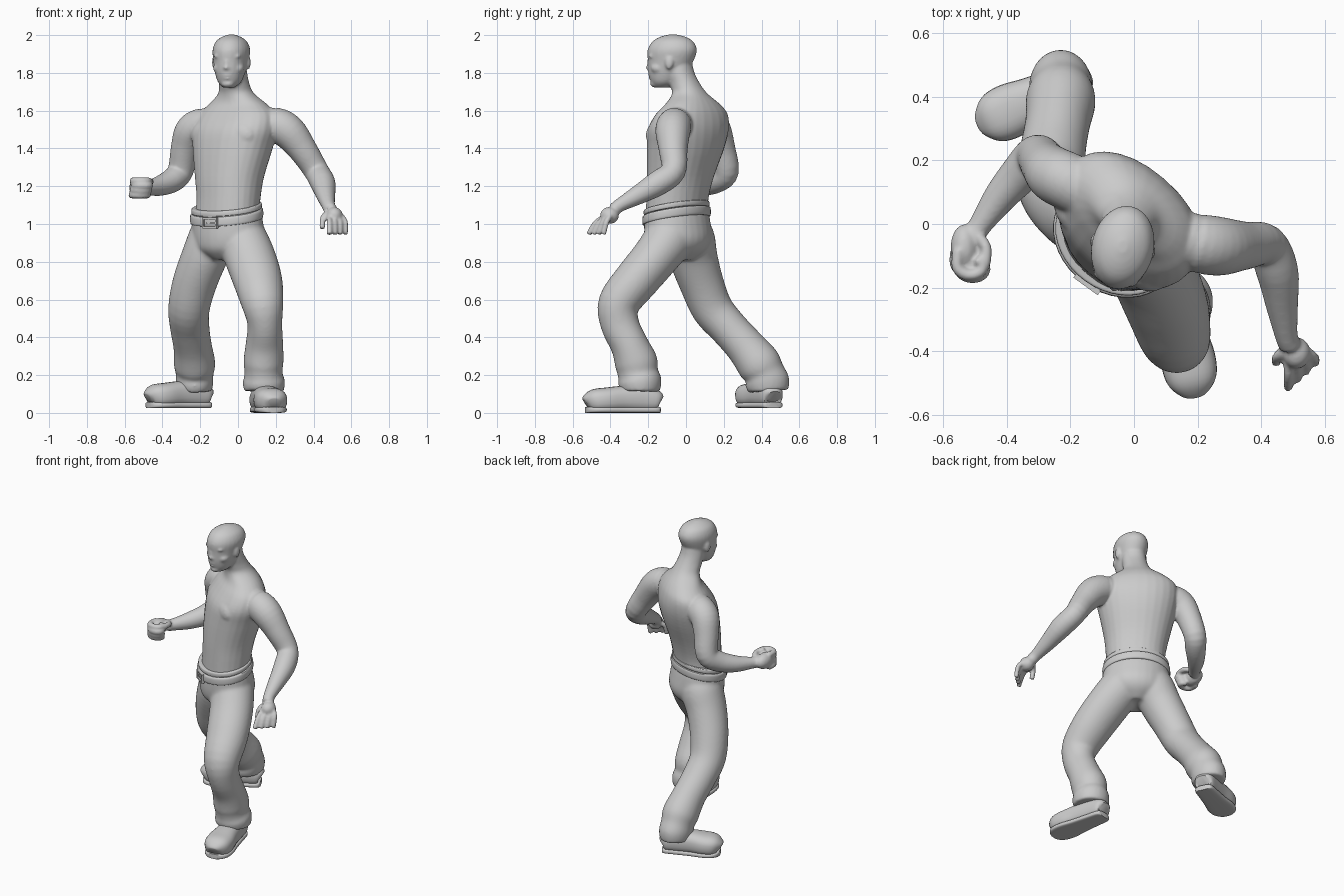
import bpy
import bmesh
from math import sin, cos, pi, radians
from mathutils import Vector, Matrix

default_cube = bpy.data.objects.get("Cube")
if default_cube:
    bpy.data.objects.remove(default_cube, do_unlink=True)

grey = bpy.data.materials.new("plain_grey")
grey.use_nodes = True
grey.diffuse_color = (0.6, 0.6, 0.6, 1)
grey.node_tree.nodes["Principled BSDF"].inputs["Base Color"].default_value = grey.diffuse_color

UP = Vector((0, 0, 1))
ACROSS = Vector((1, 0, 0))
HIP_YAW, CHEST_YAW, HEAD_YAW = radians(36), radians(41), radians(12)


def axes(yaw):
    """Return the leftward and forward directions for a turned body part."""
    return Vector((cos(yaw), -sin(yaw), 0)), Vector((-sin(yaw), -cos(yaw), 0))


def spline(rows, steps=4):
    """Pass a smooth curve through the rows, radii included."""
    result = []
    last = len(rows) - 1
    for i in range(last):
        before, start, end, after = (rows[max(0, min(last, i + k))] for k in (-1, 0, 1, 2))
        for s in range(steps):
            t = s / steps
            result.append([
                b + t * (c - a) / 2 + t * t * (a - 2.5 * b + 2 * c - d / 2)
                + t ** 3 * (1.5 * (b - c) + (d - a) / 2)
                for a, b, c, d in zip(before, start, end, after)])
    result.append(list(rows[-1]))
    return result


def loft(bm, rows, yaw=None, tilt=0, reference=UP, sides=28, power=1.0):
    """Skin rings of x, y, z, half width and half depth; level rings if yaw is set."""
    rows = spline(rows)
    rings = []
    for i, row in enumerate(rows):
        centre = Vector(row[:3])
        if yaw is None:
            ahead = Vector(rows[min(i + 1, len(rows) - 1)][:3])
            behind = Vector(rows[max(i - 1, 0)][:3])
            tangent = (ahead - behind).normalized()
            left = tangent.cross(reference).normalized()
            front = left.cross(tangent)
        else:
            left, front = axes(yaw)
        ring = []
        for k in range(sides):
            angle = 2 * pi * k / sides
            c, s = cos(angle), sin(angle)
            u = abs(c) ** power * (1 if c > 0 else -1) * row[3]
            v = abs(s) ** power * (1 if s > 0 else -1) * row[-1]
            ring.append(bm.verts.new(centre + left * u + front * v - UP * tilt * v))
        rings.append(ring)
    for lower, upper in zip(rings, rings[1:]):
        for k in range(sides):
            n = (k + 1) % sides
            bm.faces.new((lower[k], lower[n], upper[n], upper[k]))
    bm.faces.new(rings[0])
    bm.faces.new(rings[-1])


def blob(bm, centre, size, yaw=0.0):
    matrix = Matrix.Translation(centre) @ Matrix.Rotation(-yaw, 4, "Z") @ Matrix.Diagonal((*size, 1))
    bmesh.ops.create_uvsphere(bm, u_segments=20, v_segments=14, radius=1, matrix=matrix)


def finish(bm, name, voxel=None, softness=0):
    bmesh.ops.recalc_face_normals(bm, faces=bm.faces)
    mesh = bpy.data.meshes.new(name)
    bm.to_mesh(mesh)
    bm.free()
    mesh.materials.append(grey)
    thing = bpy.data.objects.new(name, mesh)
    bpy.context.collection.objects.link(thing)
    if voxel:
        remesh = thing.modifiers.new("fuse", "REMESH")
        remesh.mode = "VOXEL"
        remesh.voxel_size = voxel
        remesh.use_smooth_shade = True
        soften = thing.modifiers.new("soften", "SMOOTH")
        soften.factor = 0.5
        soften.iterations = softness
    else:
        bpy.ops.object.select_all(action="DESELECT")
        thing.select_set(True)
        bpy.context.view_layer.objects.active = thing
        bpy.ops.object.shade_smooth_by_angle(angle=radians(40))


# Torso and neck
skin = bmesh.new()
loft(skin, [
    (-.06, -.05, 1.03, .18, .14), (-.05, -.045, 1.14, .18, .145), (-.045, -.03, 1.25, .195, .155),
    (-.028, -.002, 1.4, .23, .172), (-.015, .012, 1.5, .25, .17), (-.005, .03, 1.58, .235, .14),
    (0, .035, 1.635, .175, .108), (-.01, .02, 1.69, .1, .085), (-.02, -.005, 1.74, .08, .078),
    (-.027, -.03, 1.8, .075, .072), (-.03, -.04, 1.86, .07, .07)], yaw=CHEST_YAW, power=.92)
left, front = axes(CHEST_YAW)
for side in (-1, 1):
    chest = Vector((-.02, .01, 1.47)) + left * side * .1 + front * .085
    blob(skin, chest, (.12, .066, .085), CHEST_YAW)

# Head
loft(skin, [
    (-.05, -.125, 1.722, .03, .04), (-.045, -.115, 1.75, .06, .07), (-.042, -.1, 1.8, .079, .1),
    (-.038, -.082, 1.86, .091, .121), (-.035, -.073, 1.92, .098, .132),
    (-.035, -.07, 1.965, .082, .11), (-.035, -.07, 1.99, .05, .07),
    (-.035, -.07, 2.003, .015, .02)], yaw=HEAD_YAW)
left, front = axes(HEAD_YAW)


def face(across, forward, height, size):
    blob(skin, Vector((-.037, -.08, height)) + left * across + front * forward, size, HEAD_YAW)


face(0, .115, 1.85, (.012, .014, .035))       # nose bridge
face(0, .118, 1.828, (.017, .018, .013))      # nose tip
face(0, .103, 1.788, (.03, .019, .009))       # upper lip
face(0, .1, 1.772, (.026, .019, .009))        # lower lip
face(0, .085, 1.742, (.034, .026, .02))       # chin
for side in (-1, 1):
    face(side * .016, .112, 1.824, (.011, .012, .009))   # nostril
    face(side * .036, .092, 1.888, (.038, .02, .012))    # brow
    face(side * .05, .058, 1.825, (.034, .04, .03))      # cheek
    face(side * .093, -.01, 1.855, (.011, .022, .036))   # ear

# Left arm, reaching forward
loft(skin, [
    (.13, -.04, 1.52, .085, .085), (.2, -.06, 1.525, .092, .092), (.27, -.07, 1.485, .092, .092),
    (.345, -.068, 1.39, .076, .076), (.415, -.067, 1.28, .066, .066), (.45, -.15, 1.215, .066, .066),
    (.465, -.26, 1.15, .05, .05), (.478, -.35, 1.1, .036, .036),
    (.49, -.38, 1.075, .036, .036)], reference=ACROSS)

# Right arm, bent at the elbow
loft(skin, [
    (-.13, .09, 1.52, .085, .085), (-.2, .13, 1.52, .09, .09), (-.25, .155, 1.485, .088, .088),
    (-.28, .185, 1.4, .076, .076), (-.305, .212, 1.28, .068, .068), (-.35, .165, 1.23, .064, .064),
    (-.42, .085, 1.2, .052, .052), (-.48, 0, 1.19, .037, .037),
    (-.5, -.03, 1.19, .036, .036)], reference=ACROSS)


def finger(points, radius):
    loft(skin, [(*p, radius, radius) for p in points], sides=10)


# Left hand, open
blob(skin, (.51, -.405, 1.045), (.044, .05, .045))
for i in range(4):
    base = Vector((.482 + .022 * i, -.42 + .006 * i, 1.04))
    middle = base + Vector((.002 + .006 * i, -.055 + .012 * i, -.03))
    tip = middle + Vector((0, -.04 + .008 * i, -.065))
    finger((base, middle, tip), .015)
finger(((.485, -.385, 1.06), (.45, -.415, 1.035), (.447, -.435, .975)), .016)

# Right hand, curled into a loose fist
blob(skin, (-.532, -.075, 1.192), (.044, .075, .05))
for i in range(4):
    z = 1.228 - .025 * i
    shift = Vector((-.006 * abs(i - 1), .008 * abs(i - 1), z))
    finger([shift + Vector(p) for p in (
        (-.545, -.09, 0), (-.548, -.145, 0), (-.515, -.168, 0), (-.478, -.16, 0),
        (-.468, -.135, 0), (-.49, -.12, 0))], .019)
finger(((-.5, -.03, 1.21), (-.465, -.07, 1.222), (-.467, -.125, 1.225)), .018)
finish(skin, "bare_upper_body", .0075, 5)

# Trousers: seat and two legs
trousers = bmesh.new()
loft(trousers, [
    (-.06, -.05, 1.07, .195, .152), (-.055, -.045, 1, .204, .16), (-.05, -.042, .92, .2, .165),
    (-.055, -.045, .86, .165, .145), (-.055, -.05, .81, .07, .09)], yaw=HIP_YAW)
loft(trousers, [
    (.0, -.06, 1, .11, .11), (.02, -.085, .93, .13, .13), (.065, -.165, .82, .123, .135),
    (.105, -.265, .7, .118, .13), (.13, -.355, .58, .11, .112), (.142, -.35, .47, .102, .092),
    (.14, -.3, .36, .1, .1), (.135, -.265, .27, .114, .106), (.135, -.255, .21, .107, .1),
    (.137, -.245, .165, .116, .112), (.137, -.245, .115, .106, .106)], reference=ACROSS)
loft(trousers, [
    (-.11, -.01, 1, .11, .11), (-.13, .02, .93, .13, .13), (-.18, .04, .82, .128, .122),
    (-.232, .085, .68, .117, .117), (-.26, .14, .55, .11, .11), (-.255, .225, .45, .102, .104),
    (-.24, .315, .35, .105, .102), (-.23, .385, .26, .117, .11), (-.23, .415, .21, .108, .1),
    (-.23, .43, .165, .118, .1), (-.23, .435, .115, .108, .092)], reference=ACROSS)
finish(trousers, "trousers", .009, 12)

# Waistband and belt, dipping at the front
for name, middle, half, grow in (("waistband", 1.083, .014, 0), ("belt", 1.042, .024, .007)):
    band = bmesh.new()
    loft(band, [(-.06, -.05, middle + half * k, .199 + grow - inset, .158 + grow - inset)
                for k, inset in ((-1, .012), (-.8, 0), (.8, 0), (1, .012))],
         yaw=HIP_YAW, tilt=.2, sides=40)
    finish(band, name)

# Belt buckle: a square frame with a tongue
buckle = bmesh.new()
left, front = axes(HIP_YAW)
place = Vector((-.05, -.055, 1.005)) + front * .165
for across, height, wide, tall in (
        (-.042, 0, .01, .052), (.042, 0, .01, .052), (0, .024, .09, .01),
        (0, -.024, .09, .01), (.012, 0, .06, .009)):
    matrix = (Matrix.Translation(place + left * across + UP * height)
              @ Matrix.Rotation(-HIP_YAW, 4, "Z") @ Matrix.Diagonal((wide, .018, tall, 1)))
    bmesh.ops.create_cube(buckle, size=1, matrix=matrix)
finish(buckle, "belt_buckle")

# Shoes: distance along the foot, height, half width, half height
PROFILE = [(0, .06, .035, .03), (.04, .065, .058, .055), (.25, .075, .066, .07), (.5, .075, .074, .068),
           (.72, .068, .086, .066), (.88, .064, .08, .062), (.97, .056, .056, .046), (1, .05, .03, .03)]


def shoe(name, heel, toe, floor):
    heel, toe = Vector((*heel, floor)), Vector((*toe, floor))
    upper, sole = bmesh.new(), bmesh.new()
    rows, sole_rows = [], []
    for along, height, wide, tall in PROFILE:
        spot = heel.lerp(toe, along)
        rows.append((*(spot + UP * height), wide, tall))
        sole_rows.append((*(spot + UP * .016), wide * .98, .016))
    loft(upper, rows, power=.8)
    loft(sole, sole_rows, power=.5)
    for vert in upper.verts:
        vert.co.z = max(vert.co.z, floor + .006)
    finish(upper, name)
    finish(sole, name + "_sole")


shoe("left_shoe", (.115, -.14), (.19, -.53), 0)
shoe("right_shoe", (-.155, .465), (-.475, .315), .025)
